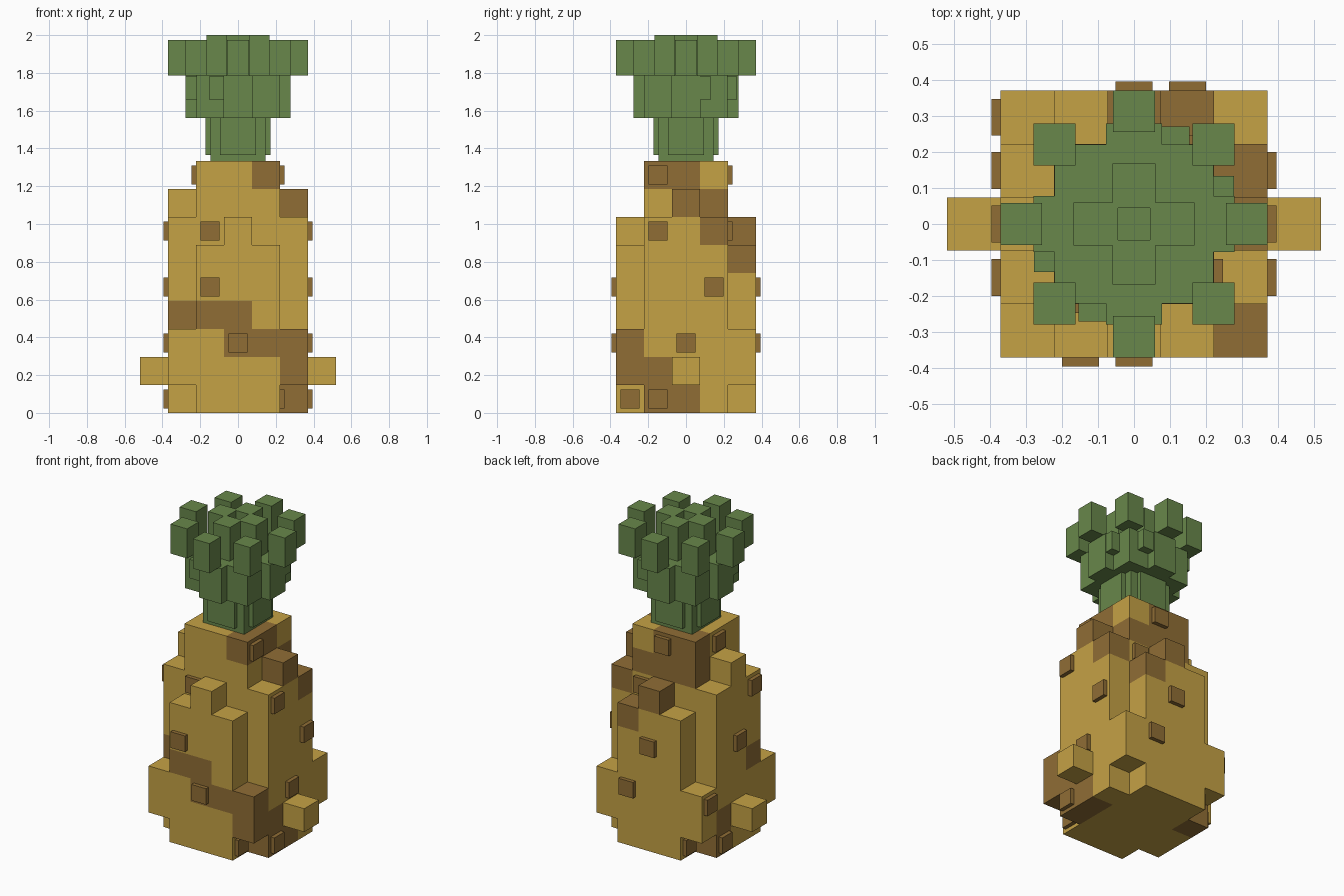
import bpy, bmesh
from mathutils import Vector

if "Cube" in bpy.data.objects:
    bpy.data.objects.remove(bpy.data.objects["Cube"])

U = 2 / 13.5  # edge of one body cube


def material(name, color):
    m = bpy.data.materials.new(name)
    m.diffuse_color = (*color, 1)
    m.use_nodes = True
    m.node_tree.nodes["Principled BSDF"].inputs["Base Color"].default_value = m.diffuse_color
    return m


YELLOW = material("golden rind", (0.56, 0.36, 0.06))
BROWN = material("brown rind", (0.28, 0.155, 0.036))
GREEN = material("leaf green", (0.14, 0.245, 0.07))


def finish(bm, name, mats):
    mesh = bpy.data.meshes.new(name)
    bm.to_mesh(mesh)
    bm.free()
    for m in mats:
        mesh.materials.append(m)
    ob = bpy.data.objects.new(name, mesh)
    bpy.context.collection.objects.link(ob)
    return ob


def add_box(bm, lo, hi):
    lo, hi = Vector(lo), Vector(hi)
    verts = bmesh.ops.create_cube(bm, size=1)["verts"]
    for v in verts:
        v.co = Vector([(lo[a] + hi[a]) / 2 + v.co[a] * (hi[a] - lo[a]) for a in range(3)])


def boxes(name, spans, mat):
    bm = bmesh.new()
    for lo, hi in spans:
        add_box(bm, lo, hi)
    return finish(bm, name, [mat])


# Which cubes the body fills: i, j across, k up
def filled(i, j, k):
    a, b = abs(i), abs(j)
    if not 0 <= k <= 8:
        return False
    if a == 3:
        return b == 0 and k == 1
    if a > 2 or b > 2:
        return False
    if a == 2 and b == 2:
        return k in (1, 2)
    if a == 2:
        return k <= (7 if b == 0 else 6)
    if b == 2:
        return k <= (6 if a == 0 else 5)
    return True


# Brown cubes
brown = {
    (2, -1, 0), (2, 0, 0), (-2, 1, 0), (2, -2, 1), (2, -1, 1), (-2, 1, 1),
    (0, -2, 2), (1, -2, 2), (2, -2, 2), (-2, -1, 3), (-1, -2, 3), (0, -2, 3),
    (1, 2, 5), (0, 2, 6), (2, 1, 6), (2, 0, 7), (1, 1, 7), (0, 1, 7),
    (-1, 1, 7), (1, -1, 8), (1, 0, 8), (0, 1, 8), (-1, 1, 8),
}

# Body: outer faces of the cubes only
bm = bmesh.new()
for i in range(-3, 4):
    for j in range(-3, 4):
        for k in range(9):
            if not filled(i, j, k):
                continue
            c = Vector((i, j, k + 0.5))
            for axis in range(3):
                for s in (-1, 1):
                    n = Vector((0, 0, 0))
                    n[axis] = s
                    if filled(i + int(n.x), j + int(n.y), k + int(n.z)):
                        continue
                    p, q = Vector((0, 0, 0)), Vector((0, 0, 0))
                    p[(axis + 1) % 3] = 0.5
                    q[(axis + 2) % 3] = 0.5 * s
                    m = c + n / 2
                    f = bm.faces.new([bm.verts.new(v * U) for v in (m - p - q, m + p - q, m + p + q, m - p + q)])
                    f.material_index = int((i, j, k) in brown)
bmesh.ops.remove_doubles(bm, verts=bm.verts[:], dist=1e-4)
finish(bm, "body", [YELLOW, BROWN])

# Small square studs on the rind: cube and the side it faces
studs = [
    ((2, -1, 0), (1, 0)), ((1, -2, 0), (1, 0)), ((2, 0, 2), (1, 0)),
    ((2, 1, 4), (1, 0)), ((2, -1, 6), (1, 0)), ((1, -1, 8), (1, 0)),
    ((-2, 1, 0), (-1, 0)), ((-1, 2, 0), (-1, 0)), ((-2, 2, 2), (-1, 0)),
    ((-2, 0, 4), (-1, 0)), ((-2, -1, 6), (-1, 0)), ((-1, 0, 8), (-1, 0)),
    ((0, -2, 2), (0, -1)), ((-1, -2, 4), (0, -1)), ((-1, -1, 6), (0, -1)),
    ((1, 2, 2), (0, 1)), ((0, 2, 4), (0, 1)), ((1, 1, 6), (0, 1)), ((0, 1, 8), (0, 1)),
]
spans = []
for (i, j, k), (dx, dy) in studs:
    c = Vector((i + dx / 2, j + dy / 2, k + 0.5)) * U
    h = Vector((0.025 if dx else 0.051, 0.025 if dy else 0.051, 0.051))
    spans.append((c - h, c + h))
boxes("studs", spans, BROWN)


def slab(r0, r1, w0, w1, z0, z1, d):
    """Box reaching from r0 to r1 in direction d, spanning w0..w1 sideways."""
    dx, dy = d
    if dx:
        x, y = sorted((r0 * dx, r1 * dx)), (w0, w1)
    else:
        x, y = (w0, w1), sorted((r0 * dy, r1 * dy))
    return (x[0], y[0], z0), (x[1], y[1], z1)


SIDES = [(1, 0), (-1, 0), (0, 1), (0, -1)]

# Crown stem
spans = [((-0.145, -0.145, 1.333), (0.145, 0.145, 1.56))]
spans += [slab(0.1, 0.172, -0.095, 0.095, 1.365, 1.56, d) for d in SIDES]
boxes("crown_stem", spans, GREEN)

# Middle tier with wide leaves and short offset leaves
spans = [((-0.22, -0.22, 1.56), (0.22, 0.22, 1.785))]
for d in SIDES:
    spans.append(slab(0.2, 0.279, -0.078, 0.078, 1.56, 1.785, d))
    s = d[0] + d[1]
    far = 0.133 if d[0] else 0.154
    lo, hi = sorted((0.07 * s, far * s))
    spans.append(slab(0.2, 0.278 if d[0] else 0.27, lo, hi, 1.66, 1.78, d))
boxes("crown_middle", spans, GREEN)

# Top centre: four blocks around a small hollow
spans = [slab(0.044, 0.168, -0.06, 0.06, 1.78, 2.0, d) for d in SIDES]
spans.append(((-0.05, -0.05, 1.78), (0.05, 0.05, 1.93)))
boxes("crown_top", spans, GREEN)

# Eight leaf tips in a ring
spans = [slab(0.255, 0.37, -0.058, 0.058, 1.785, 1.974, d) for d in SIDES]
for sx in (-1, 1):
    for sy in (-1, 1):
        c = Vector((0.221 * sx, 0.221 * sy, 1.88))
        h = Vector((0.058, 0.058, 0.094))
        spans.append((c - h, c + h))
boxes("leaf_tips", spans, GREEN)
